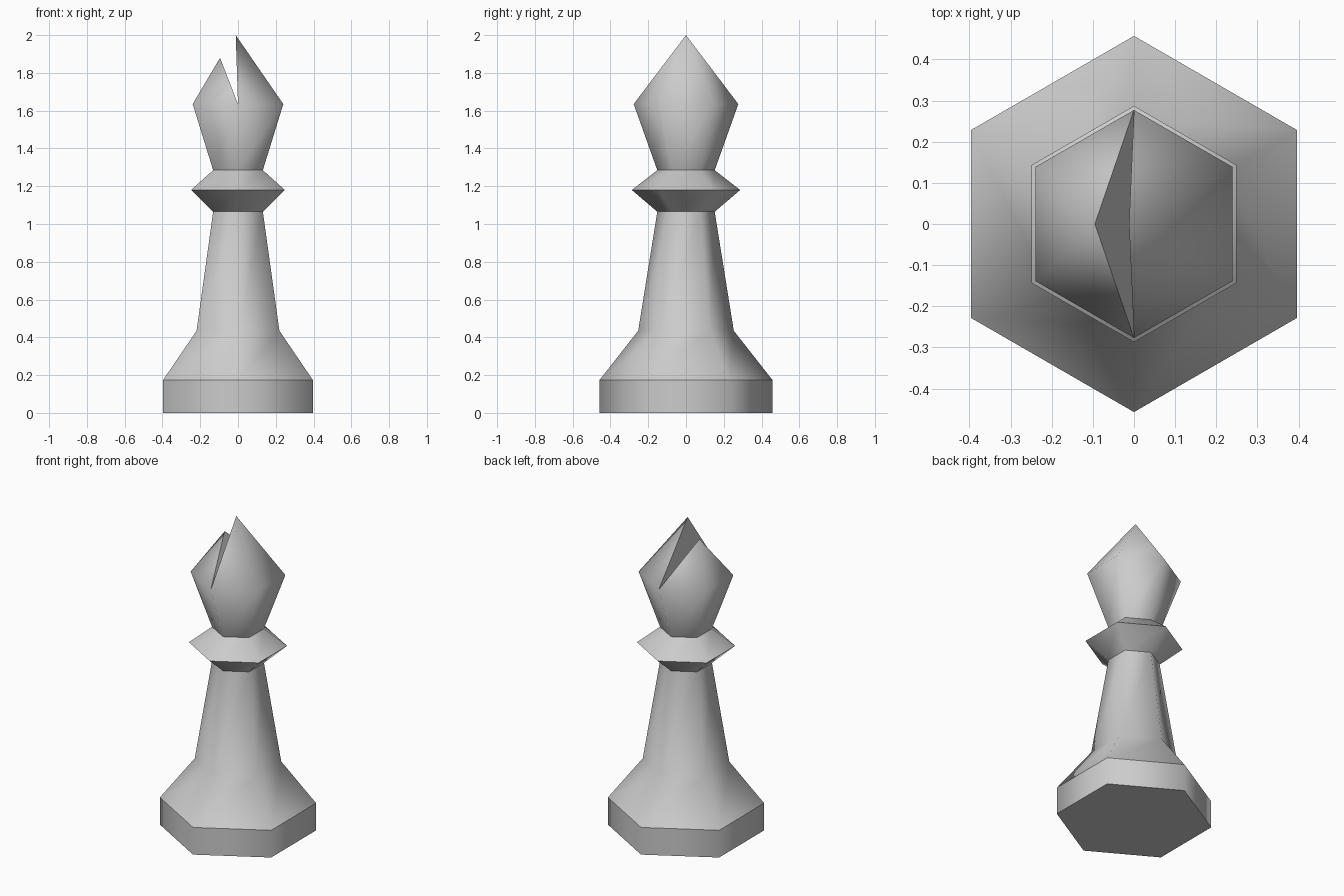
import bpy
import bmesh
from math import cos, sin, radians

if "Cube" in bpy.data.objects:
    bpy.data.objects.remove(bpy.data.objects["Cube"], do_unlink=True)

grey = bpy.data.materials.new("plain grey")
grey.use_nodes = True
colour = (0.6, 0.6, 0.6, 1)
grey.diffuse_color = colour
grey.node_tree.nodes["Principled BSDF"].inputs["Base Color"].default_value = colour


def ring(bm, radius, z):
    """Six corners, with one pointing to the front and one to the back."""
    angles = [radians(30 + 60 * i) for i in range(6)]
    return [bm.verts.new((radius * cos(a), radius * sin(a), z)) for a in angles]


def lathe(bm, profile):
    """Join hexagonal rings into side walls; returns the rings."""
    rings = [ring(bm, r, z) for r, z in profile]
    for low, high in zip(rings, rings[1:]):
        for i in range(6):
            j = (i + 1) % 6
            bm.faces.new((low[i], low[j], high[j], high[i]))
    return rings


def mark_sharp(bm, loop):
    for a, b in zip(loop, loop[1:] + loop[:1]):
        edge = bm.edges.get((a, b))
        if edge:
            edge.smooth = False


def finish(bm, name):
    for face in bm.faces:
        face.smooth = True
    mesh = bpy.data.meshes.new(name)
    bm.to_mesh(mesh)
    bm.free()
    mesh.materials.append(grey)
    obj = bpy.data.objects.new(name, mesh)
    bpy.context.collection.objects.link(obj)


# Plinth with a closed underside
bm = bmesh.new()
rings = lathe(bm, [(0.457, 0), (0.457, 0.175)])
bm.faces.new(rings[0][::-1])
mark_sharp(bm, rings[0])
finish(bm, "plinth")

# Flared foot running smoothly into the tapered stem
bm = bmesh.new()
lathe(bm, [(0.457, 0.175), (0.253, 0.435), (0.152, 1.065)])
finish(bm, "stem")

# Collar with a sharp rim
bm = bmesh.new()
rings = lathe(bm, [(0.152, 1.065), (0.287, 1.18), (0.152, 1.285)])
mark_sharp(bm, rings[1])
finish(bm, "collar")

# Head: two leaning peaks with a notch between them
bm = bmesh.new()
rings = lathe(bm, [(0.152, 1.285), (0.277, 1.635)])
rim = rings[1]
back, front = rim[1], rim[4]
left_half = [front, rim[5], rim[0], back]
right_half = [back, rim[2], rim[3], front]
for half, x, z in ((left_half, -0.012, 2.0), (right_half, -0.095, 1.88)):
    peak = bm.verts.new((x, 0, z))
    for a, b in zip(half, half[1:]):
        bm.faces.new((a, b, peak))
    bm.faces.new((half[-1], half[0], peak))
    mark_sharp(bm, [half[-1], half[0], peak])
finish(bm, "head")
